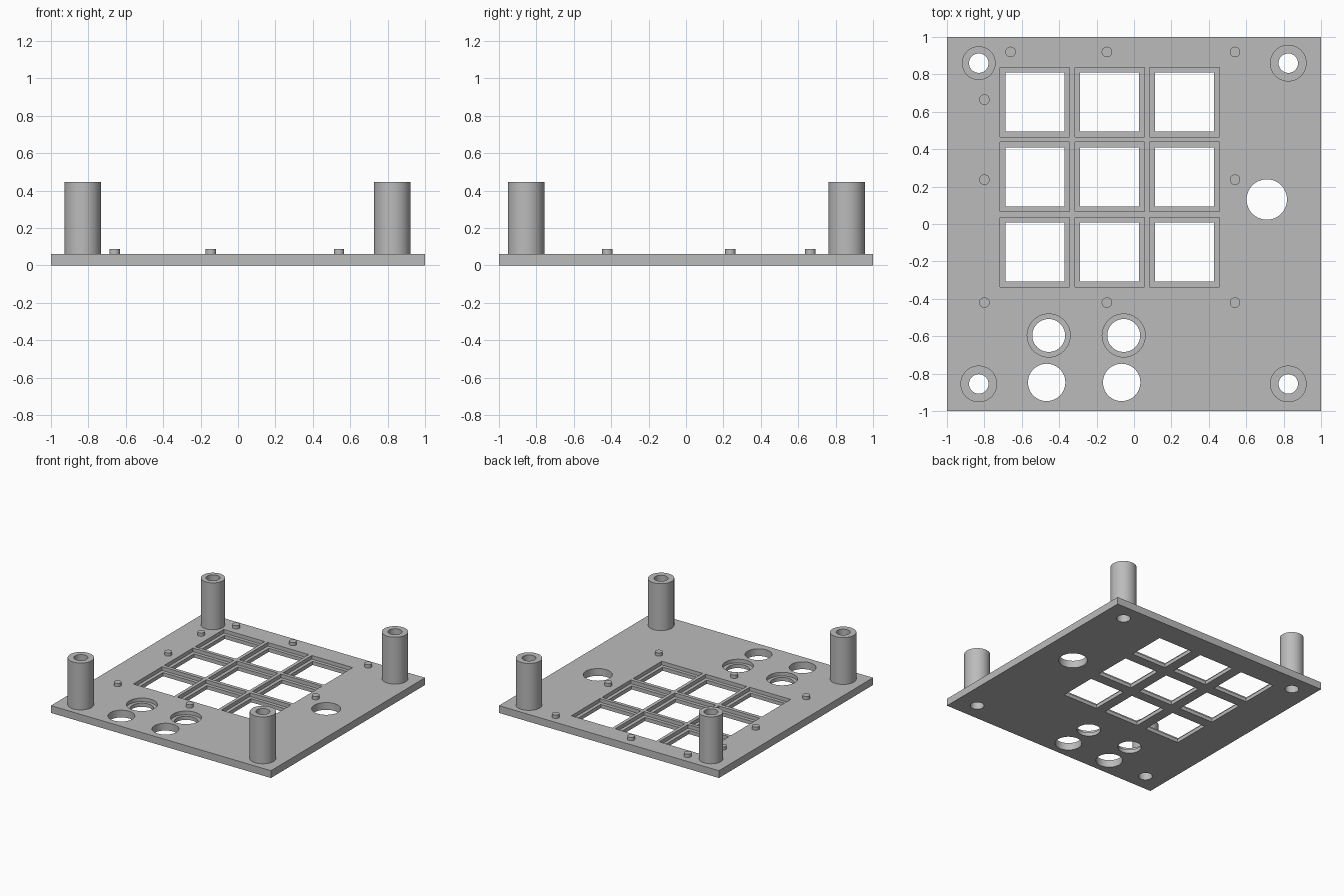
import bpy, bmesh, math

if "Cube" in bpy.data.objects:
    bpy.data.objects.remove(bpy.data.objects["Cube"])

PLATE_T = 0.06      # plate thickness
LEDGE_Z = 0.03      # floor of the recesses
POST_TOP = 0.445
PEG_TOP = 0.087

grey = bpy.data.materials.new("plain grey")
grey.diffuse_color = (0.5, 0.5, 0.5, 1)
grey.use_nodes = True
grey.node_tree.nodes["Principled BSDF"].inputs["Base Color"].default_value = grey.diffuse_color

posts = [(-0.83, 0.86, 0.09), (0.825, 0.86, 0.098),
         (-0.83, -0.855, 0.098), (0.825, -0.855, 0.098)]
BORE = 0.052
windows = [(x, y) for x in (-0.53, -0.13, 0.27) for y in (0.652, 0.252, -0.15)]
stepped_holes = [(-0.456, -0.596), (-0.055, -0.596)]
plain_holes = [(-0.467, -0.847, 0.1), (-0.066, -0.847, 0.1), (0.71, 0.131, 0.108)]
pegs = [(-0.66, 0.92), (-0.145, 0.92), (0.54, 0.92), (-0.80, 0.665), (-0.80, 0.237),
        (0.54, 0.237), (-0.80, -0.42), (-0.145, -0.42), (0.54, -0.42)]


def circle(cx, cy, r, n=48):
    return [(cx + r * math.cos(2 * math.pi * i / n),
             cy + r * math.sin(2 * math.pi * i / n)) for i in range(n)]


def square(cx, cy, h):
    return [(cx - h, cy - h), (cx + h, cy - h), (cx + h, cy + h), (cx - h, cy + h)]


def prisms(name, outlines, z0, z1):
    """One object made of upright prisms, one per outline."""
    bm = bmesh.new()
    for pts in outlines:
        low = [bm.verts.new((x, y, z0)) for x, y in pts]
        top = [bm.verts.new((x, y, z1)) for x, y in pts]
        bm.faces.new(low[::-1])
        bm.faces.new(top)
        for i in range(len(pts)):
            j = (i + 1) % len(pts)
            bm.faces.new((low[i], low[j], top[j], top[i]))
    return finish(name, bm)


def tube(name, cx, cy, r_out, r_in, z0, z1):
    bm = bmesh.new()
    rings = [[bm.verts.new((x, y, z)) for x, y in circle(cx, cy, r)]
             for r, z in ((r_out, z0), (r_out, z1), (r_in, z1), (r_in, z0))]
    for k in range(4):
        a, b = rings[k], rings[(k + 1) % 4]
        for i in range(len(a)):
            j = (i + 1) % len(a)
            bm.faces.new((a[i], a[j], b[j], b[i]))
    return finish(name, bm)


def finish(name, bm):
    me = bpy.data.meshes.new(name)
    bm.to_mesh(me)
    bm.free()
    me.materials.append(grey)
    ob = bpy.data.objects.new(name, me)
    bpy.context.collection.objects.link(ob)
    return ob


def activate(ob):
    bpy.ops.object.select_all(action='DESELECT')
    ob.select_set(True)
    bpy.context.view_layer.objects.active = ob


def smooth(ob):
    activate(ob)
    bpy.ops.object.shade_smooth_by_angle(angle=math.radians(30))


# Base plate with through openings and wider recesses around some of them
plate = prisms("base_plate", [square(0, 0, 1)], 0, PLATE_T)
through = prisms("through_cutter",
                 [square(x, y, 0.158) for x, y in windows]
                 + [circle(x, y, 0.088) for x, y in stepped_holes]
                 + [circle(*h) for h in plain_holes]
                 + [circle(x, y, BORE) for x, y, r in posts], -0.1, 0.2)
recess = prisms("recess_cutter",
                [square(x, y, 0.186) for x, y in windows]
                + [circle(x, y, 0.115) for x, y in stepped_holes], LEDGE_Z, 0.2)
for cutter in (through, recess):
    cutter.hide_render = True
    mod = plate.modifiers.new(cutter.name, 'BOOLEAN')
    mod.operation = 'DIFFERENCE'
    mod.solver = 'EXACT'
    mod.object = cutter
    activate(plate)
    bpy.ops.object.modifier_apply(modifier=mod.name)
    bpy.data.objects.remove(cutter)
smooth(plate)

# Hollow corner posts
for i, (x, y, r) in enumerate(posts):
    smooth(tube(f"corner_post_{i + 1}", x, y, r, BORE, PLATE_T, POST_TOP))

# Small locating pegs
smooth(prisms("locating_pegs", [circle(x, y, 0.028, 32) for x, y in pegs], PLATE_T, PEG_TOP))
